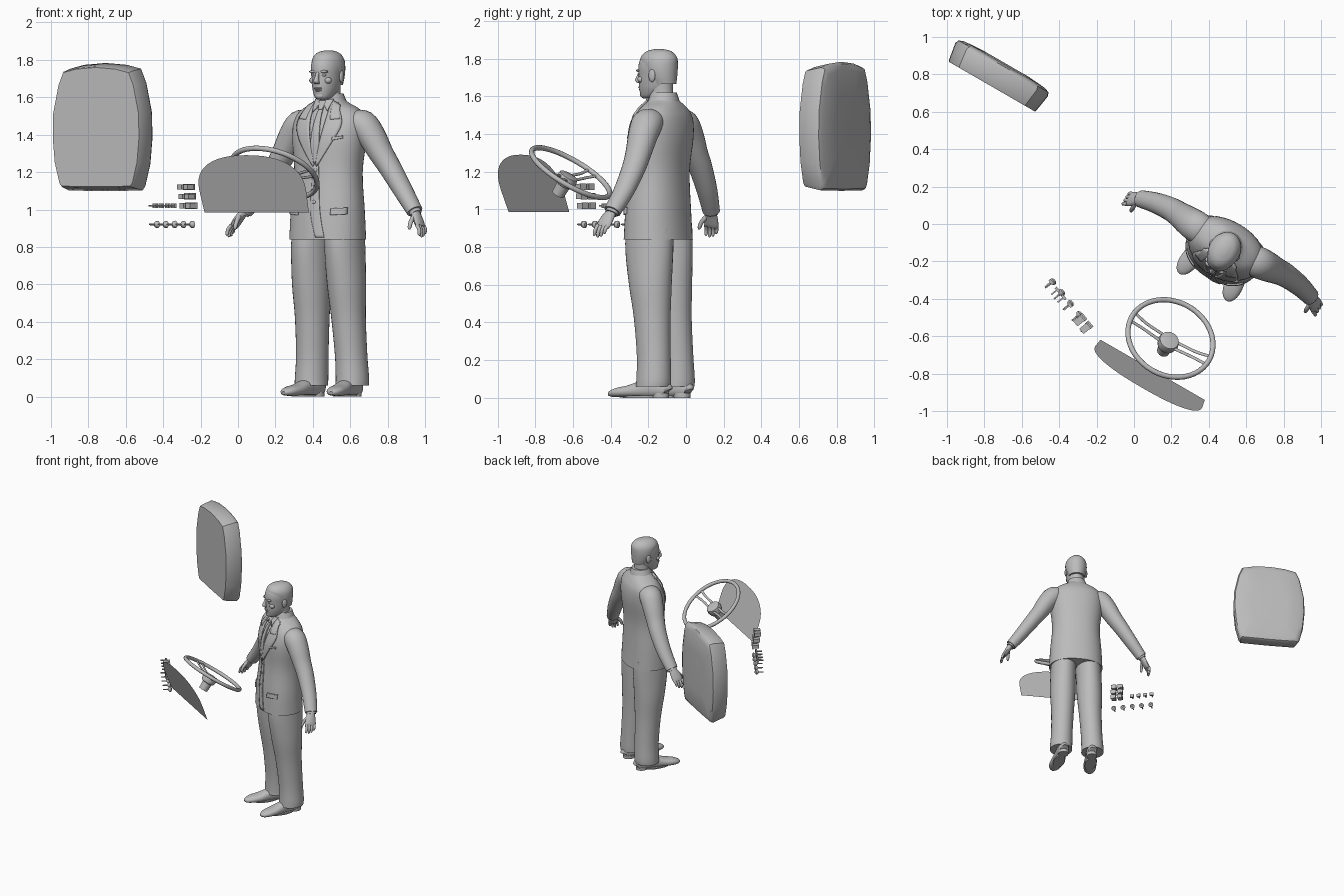
import bpy, bmesh, math
from mathutils import Vector, Matrix
from mathutils.bvhtree import BVHTree

if "Cube" in bpy.data.objects:
    bpy.data.objects.remove(bpy.data.objects["Cube"])

grey = bpy.data.materials.new("plain grey")
grey.use_nodes = True
grey.diffuse_color = (0.5, 0.5, 0.5, 1)
grey.node_tree.nodes["Principled BSDF"].inputs["Base Color"].default_value = (0.5, 0.5, 0.5, 1)


def place(x, y, z, yaw, tilt=0):
    return (Matrix.Translation((x, y, z)) @ Matrix.Rotation(math.radians(yaw), 4, "Z")
            @ Matrix.Rotation(math.radians(tilt), 4, "X"))


MAN = place(0.49, -0.13, 0, -30)
WHEEL = place(0.195, -0.612, 1.195, -30, -34)
PANEL = place(0.1, -0.78, 0.985, -30, 20)
SEAT = place(-0.725, 0.795, 1.44, -30)
SWITCH = place(-0.345, -0.43, 0, -51)


def finish(name, bm, frame, angle=40):
    bmesh.ops.recalc_face_normals(bm, faces=bm.faces)
    me = bpy.data.meshes.new(name)
    bm.to_mesh(me)
    me.transform(frame)
    me.materials.append(grey)
    me.shade_smooth()
    me.set_sharp_from_angle(angle=math.radians(angle))
    ob = bpy.data.objects.new(name, me)
    bpy.context.collection.objects.link(ob)
    return ob


def spline(rows, steps):
    """Smooth curve through rows of numbers."""
    rows = [Vector(r) for r in rows]
    out = []
    for i in range(len(rows) - 1):
        a, b = rows[max(i - 1, 0)], rows[i]
        c, d = rows[i + 1], rows[min(i + 2, len(rows) - 1)]
        for k in range(steps):
            t = k / steps
            out.append(b + (c - a) * (t / 2) + (a * 2 - b * 5 + c * 4 - d) * (t * t / 2)
                       + (b * 3 - a - c * 3 + d) * (t ** 3 / 2))
    return out + [rows[-1]]


def skin(rings):
    bm = bmesh.new()
    loops = [[bm.verts.new(p) for p in ring] for ring in rings]
    n = len(loops[0])
    for lo, hi in zip(loops, loops[1:]):
        for i in range(n):
            bm.faces.new((lo[i], lo[(i + 1) % n], hi[(i + 1) % n], hi[i]))
    bm.faces.new(loops[0])
    bm.faces.new(loops[-1])
    return bm


def tube(name, rows, frame=MAN, n=24, steps=4, level=False, ref=(0, 1, 0), power=2.0):
    """Loft of ovals; each row is x, y, z, half width, half depth."""
    rows = spline(rows, steps) if steps > 1 else [Vector(r) for r in rows]
    rings = []
    for i, r in enumerate(rows):
        t = Vector(rows[min(i + 1, len(rows) - 1)][:3]) - Vector(rows[max(i - 1, 0)][:3])
        t = Vector((0, 0, 1)) if level else t.normalized()
        a = Vector(ref).cross(t).normalized()
        b = t.cross(a)
        ring = []
        for k in range(n):
            c, s = math.cos(math.tau * k / n), math.sin(math.tau * k / n)
            c, s = (math.copysign(abs(q) ** (2 / power), q) for q in (c, s))
            ring.append(Vector(r[:3]) + a * (c * r[3]) + b * (s * r[4]))
        rings.append(ring)
    bm = skin(rings)
    tree = BVHTree.FromBMesh(bm)
    finish(name, bm, frame)
    bm.free()
    return tree


def ball(name, at, size, frame=MAN):
    bm = bmesh.new()
    m = Matrix.Translation(at) @ Matrix.Diagonal((*size, 1))
    bmesh.ops.create_uvsphere(bm, u_segments=16, v_segments=10, radius=1, matrix=m)
    finish(name, bm, frame, 60)


def box(name, at, size, frame):
    bm = bmesh.new()
    m = Matrix.Translation(at) @ Matrix.Diagonal((*size, 1))
    bmesh.ops.create_cube(bm, size=1, matrix=m)
    finish(name, bm, frame)


# Jacket body
body = tube("jacket", [(0, -.02, .84, .212, .165), (0, -.02, 1.0, .205, .155), (0, -.012, 1.2, .19, .142),
                       (0, -.002, 1.38, .208, .15), (0, .01, 1.48, .205, .132), (0, .015, 1.535, .165, .105),
                       (0, .015, 1.575, .09, .08), (0, .01, 1.6, .068, .07)],
            n=48, level=True, power=2.2)


def patch(name, left, right, lift=.005, thick=.01):
    """Cloth strip between two (x, z) edge lines, laid on the front of the jacket."""
    bm = bmesh.new()
    grid = []
    for (ax, az), (bx, bz) in zip(spline(left, 6), spline(right, 6)):
        row = []
        for k in range(7):
            x, z = ax + (bx - ax) * k / 6, az + (bz - az) * k / 6
            hit = body.ray_cast(Vector((x, -1, z)), Vector((0, 1, 0)))[0]
            row.append(bm.verts.new((x, (hit.y if hit else 0) - lift, z)))
        grid.append(row)
    for r, q in zip(grid, grid[1:]):
        for k in range(6):
            bm.faces.new((r[k], r[k + 1], q[k + 1], q[k]))
    mod = finish(name, bm, MAN).modifiers.new("thickness", "SOLIDIFY")
    mod.thickness, mod.offset = thick, 0


# Lapels, shirt collar, tie, front edge, pockets and buttons
for s, side in ((1, "left"), (-1, "right")):
    patch(side + "_lapel", [(s * .05, 1.58), (s * .045, 1.45), (s * .004, 1.24)],
          [(s * .085, 1.565), (s * .135, 1.44), (s * .012, 1.23)])
    patch(side + "_collar_notch", [(s * .055, 1.58), (s * .075, 1.48)], [(s * .1, 1.555), (s * .125, 1.485)], .009)
    patch(side + "_shirt_collar", [(s * .005, 1.585), (s * .012, 1.56)], [(s * .055, 1.59), (s * .045, 1.525)], .009)
    patch(side + "_pocket_flap", [(s * .1, 1.005), (s * .1, .97)], [(s * .175, 1.01), (s * .175, .975)])
patch("tie", [(-.012, 1.56), (-.013, 1.52), (-.026, 1.34), (-.008, 1.25)],
      [(.012, 1.56), (.013, 1.52), (.026, 1.34), (.008, 1.25)], .004)
patch("tie_knot", [(-.02, 1.58), (-.011, 1.535)], [(.02, 1.58), (.011, 1.535)], .01)
patch("front_edge", [(-.012, 1.24), (-.016, 1.0), (.02, .85)], [(.02, 1.24), (.04, 1.0), (.07, .85)], .002, .006)
patch("breast_pocket", [(.095, 1.385), (.095, 1.37)], [(.15, 1.395), (.15, 1.38)])
for z in (1.04, 1.13, 1.21):
    ball("jacket_button", (.004, body.ray_cast(Vector((.004, -1, z)), Vector((0, 1, 0)))[0].y - .004, z),
         (.01, .006, .01))
tube("jacket_collar", [(0, .015, 1.55, .1, .085), (0, .014, 1.585, .082, .08), (0, .014, 1.62, .066, .07)], level=True)

# Limbs
for s, side in ((1, "left"), (-1, "right")):
    tube(side + "_sleeve", [(s * .13, .018, 1.475, .055, .075), (s * .19, .022, 1.455, .078, .085),
                            (s * .245, .027, 1.39, .074, .08), (s * .3, .032, 1.3, .065, .07),
                            (s * .355, .035, 1.22, .059, .064), (s * .44, .025, 1.1, .051, .056),
                            (s * .525, .002, .99, .042, .047)])
    tube(side + "_shirt_cuff", [(s * .52, .003, .997, .032, .037), (s * .533, 0, .978, .031, .036)], steps=1)
    tube(side + "_palm", [(s * .525, .002, .99, .022, .026), (s * .545, -.01, .962, .021, .036),
                          (s * .567, -.022, .925, .018, .042), (s * .577, -.028, .908, .013, .039)], n=16)
    for k in range(4):
        y, drop = -.058 + k * .021, (.052, .06, .056, .042)[k]
        tube(side + "_finger", [(s * .572, y, .918, .01, .011), (s * .59, y - .007, .918 - drop * .5, .01, .01),
                                (s * .593, y - .012, .918 - drop, .008, .008),
                                (s * .592, y - .013, .913 - drop, .003, .003)], n=10, steps=3)
    tube(side + "_thumb", [(s * .54, -.03, .965, .013, .014), (s * .538, -.063, .935, .012, .012),
                           (s * .538, -.078, .905, .01, .01), (s * .539, -.081, .893, .004, .004)], n=10, steps=3)
    tube(side + "_trouser_leg", [(s * .098, -.015, .9, .1, .135), (s * .103, -.015, .78, .1, .135),
                                 (s * .108, -.006, .6, .1, .118), (s * .112, .008, .42, .09, .1),
                                 (s * .12, .022, .22, .085, .092), (s * .126, .025, .1, .088, .094),
                                 (s * .126, .022, .06, .088, .094)], level=True, n=32)
    tube(side + "_shoe", [(s * .113, .104, .036, .018, .024), (s * .114, .095, .042, .036, .041),
                          (s * .118, .04, .05, .043, .049), (s * .124, -.04, .047, .044, .045),
                          (s * .132, -.12, .035, .051, .032), (s * .14, -.18, .029, .048, .026),
                          (s * .145, -.22, .023, .033, .018), (s * .147, -.238, .018, .012, .009)],
         ref=(0, 0, 1), power=2.3)
    tube(side + "_sole", [(s * .127, -.06, 0, .045, .1), (s * .127, -.06, .012, .047, .105)], level=True, steps=1)
    tube(side + "_heel", [(s * .114, .06, 0, .04, .045), (s * .114, .06, .025, .041, .046)], level=True, steps=1)

# Head
tube("neck", [(0, .01, 1.56, .062, .066), (0, -.002, 1.62, .058, .066), (0, -.005, 1.68, .06, .068)], level=True)
tube("head", [(0, -.082, 1.588, .022, .026), (0, -.066, 1.6, .044, .054), (0, -.044, 1.635, .062, .084),
              (0, -.034, 1.67, .071, .097), (0, -.027, 1.71, .077, .104), (0, -.024, 1.76, .081, .108),
              (0, -.02, 1.805, .073, .097), (0, -.016, 1.835, .048, .066), (0, -.014, 1.847, .015, .02)],
     level=True, n=32)
tube("hair", [(0, .014, 1.665, .062, .068), (0, .0, 1.71, .078, .086), (0, -.01, 1.76, .085, .099),
              (0, -.016, 1.805, .079, .102), (0, -.015, 1.838, .053, .072), (0, -.014, 1.851, .016, .022)],
     level=True, n=32)
tube("nose", [(0, -.126, 1.735, .009, .008), (0, -.137, 1.71, .01, .012), (0, -.143, 1.685, .016, .016),
              (0, -.134, 1.672, .014, .012)], n=12, level=True)
ball("upper_lip", (0, -.126, 1.648), (.026, .009, .006))
ball("lower_lip", (0, -.123, 1.637), (.022, .009, .006))
ball("chin", (0, -.108, 1.608), (.026, .018, .018))
for s, side in ((1, "left"), (-1, "right")):
    ball(side + "_brow", (s * .032, -.118, 1.737), (.026, .014, .008))
    ball(side + "_eye", (s * .031, -.116, 1.718), (.013, .01, .007))
    ball(side + "_cheek", (s * .045, -.098, 1.69), (.022, .02, .018))
    ball(side + "_ear", (s * .081, -.012, 1.71), (.01, .02, .034))

# Steering wheel
bpy.ops.mesh.primitive_torus_add(major_radius=.237, minor_radius=.014, major_segments=48, minor_segments=12)
rim = bpy.context.object
rim.name = "steering_rim"
rim.matrix_world = WHEEL
rim.data.materials.append(grey)
rim.data.shade_smooth()
for s in (1, -1):
    for q in (1, -1):
        tube("steering_spoke", [(s * .04, q * .022, -.035, .009, .006), (s * .15, q * .02, -.02, .009, .006),
                                (s * .236, q * .03, 0, .009, .006)], WHEEL, 10, ref=(0, 0, 1))
tube("steering_hub", [(0, 0, -.015, .03, .03), (0, 0, -.02, .052, .052), (0, 0, -.045, .058, .058),
                      (0, 0, -.075, .05, .05), (0, 0, -.08, .038, .038), (0, 0, -.14, .034, .034)],
     WHEEL, steps=1, level=True)

# Dashboard panel: flat sheet with a domed top
bm = bmesh.new()
outline = [(-.322, 0), (-.33, .13)]
for k in range(1, 24):
    a = math.pi * k / 24
    outline.append((-.33 * math.copysign(abs(math.cos(a)) ** .85, math.cos(a)), .13 + .195 * math.sin(a) ** .85))
outline += [(.33, .13), (.322, 0)]
bm.faces.new([bm.verts.new((x, 0, z)) for x, z in outline])
finish("dashboard_panel", bm, PANEL)

# Seat back: flat front, bulged sides, soft back
half = [(0, .34), (.13, .33), (.215, .31), (.245, .24), (.28, .08), (.283, -.06), (.27, -.2), (.24, -.315),
        (.225, -.335), (.1, -.337)]
loop = half + [(0, -.338)] + [(-x, z) for x, z in reversed(half[1:])]
depths = ((-.07, .94), (-.06, .955), (.035, 1.01), (.055, .98), (.066, .88), (.074, .5))
finish("seat_back", skin([[Vector((x * k, y, z * k)) for x, z in loop] for y, k in depths]), SEAT, 45)

# Pull knobs and switches
for k in range(5):
    x = -.15 + k * .075
    tube("pull_knob", [(x, .022, .92, .008, .008), (x, .012, .92, .02, .02), (x, .002, .92, .018, .018),
                       (x, -.01, .92, .005, .005), (x, -.045, .92, .004, .004)], SWITCH, 12, 1, ref=(0, 0, 1))
for k in range(4):
    box("small_switch", (-.155 + k * .053, 0, 1.02), (.03, .014, .024), SWITCH)
    box("small_switch_stem", (-.155 + k * .053, -.022, 1.02), (.008, .04, .008), SWITCH)
for row in range(3):
    for col in range(2):
        x, z = .1 + col * .052, 1.02 + row * .05
        box("rocker_switch", (x, -.008 * row, z), (.036, .05, .028), SWITCH)
        box("rocker_plate", (x, .02 - .008 * row, z), (.042, .008, .034), SWITCH)
